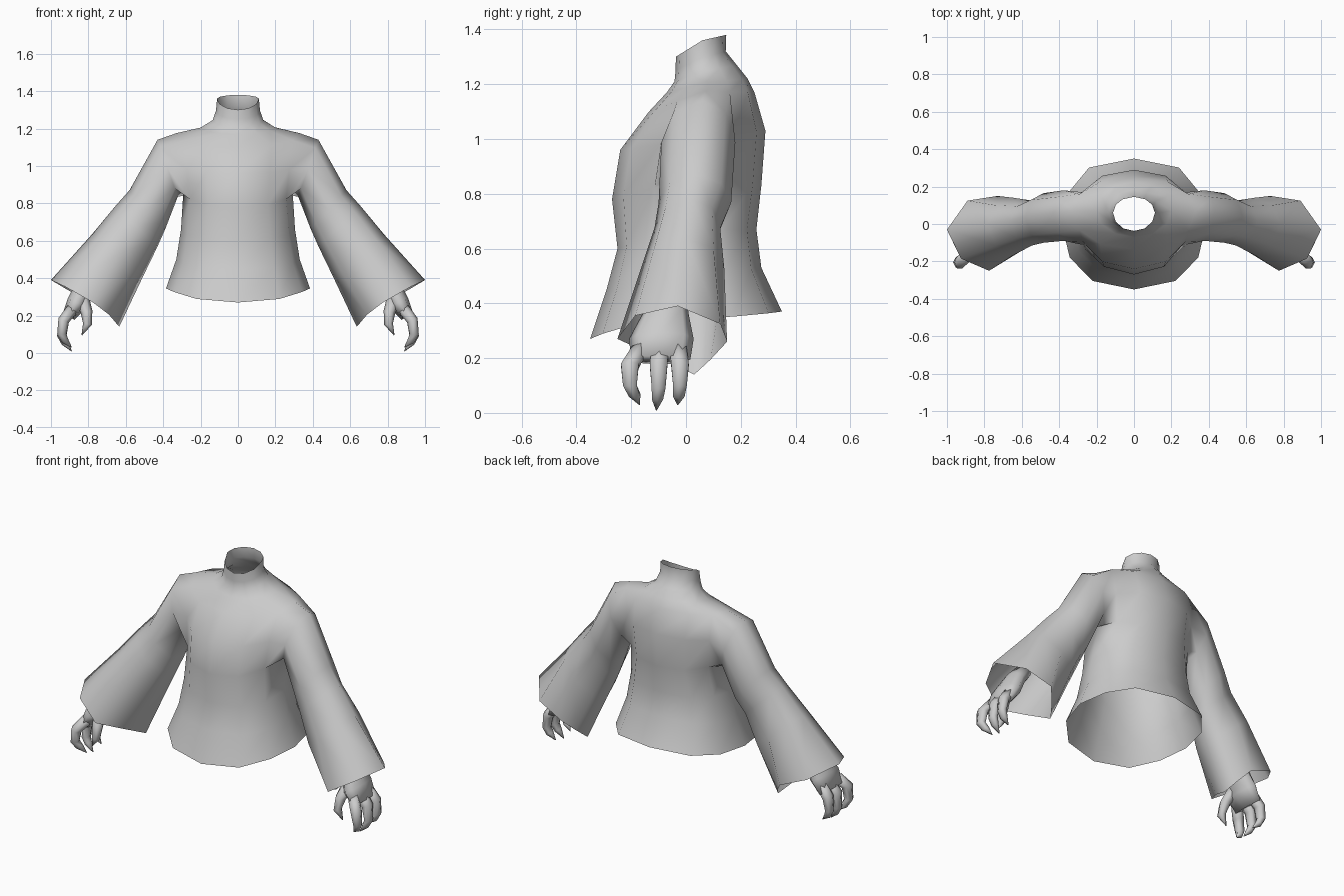
import bpy, bmesh, math
from mathutils import Vector

if "Cube" in bpy.data.objects:
    bpy.data.objects.remove(bpy.data.objects["Cube"])

grey = bpy.data.materials.new("soft grey")
grey.diffuse_color = (0.6, 0.6, 0.6, 1)
grey.use_nodes = True
grey.node_tree.nodes["Principled BSDF"].inputs["Base Color"].default_value = grey.diffuse_color


def finish(bm, name):
    bmesh.ops.delete(bm, geom=[v for v in bm.verts if not v.link_faces], context='VERTS')
    bmesh.ops.recalc_face_normals(bm, faces=bm.faces)
    for f in bm.faces:
        f.smooth = True
    me = bpy.data.meshes.new(name)
    bm.to_mesh(me)
    bm.free()
    me.materials.append(grey)
    ob = bpy.data.objects.new(name, me)
    bpy.context.collection.objects.link(ob)
    return ob


def join(bm, a, b):
    n = len(a)
    for i in range(n):
        bm.faces.new((a[i], a[(i + 1) % n], b[(i + 1) % n], b[i]))


# Shirt body rings: half width, front y, side y, back y, front z, side z, back z
BODY = [
    (.385, -.35, -.01, .35, .27, .345, .37),
    (.33, -.29, 0, .275, .45, .50, .53),
    (.305, -.25, 0, .257, .60, .66, .67),
    (.292, -.27, .04, .275, .78, .865, .83),
    (.31, -.24, .05, .29, .96, 1.0, 1.03),
    (.33, -.135, .07, .25, 1.10, 1.175, 1.17),
    (.20, -.07, .07, .225, 1.17, 1.205, 1.22),
    (.135, -.042, .06, .185, 1.21, 1.245, 1.27),
    (.118, -.038, .055, .145, 1.25, 1.295, 1.32),
    (.112, -.037, .06, .147, 1.30, 1.36, 1.38),
]
# Sleeve rings: top x, z, y; underside x, z, y; front y, back y
SLEEVE = [
    (.43, 1.14, .06, .322, .835, .05, -.09, .18),
    (.58, .87, .04, .388, .665, .04, -.10, .165),
    (.66, .78, .02, .43, .57, .03, -.115, .125),
    (.78, .635, 0, .505, .415, .03, -.165, .14),
]
# Cuff corners, from the outer tip round the back
CUFF = [(1.0, -.03, .39), (.89, .125, .325), (.73, .15, .26), (.675, .09, .195),
        (.635, .03, .14), (.69, -.11, .205), (.775, -.25, .27), (.925, -.185, .355)]

bm = bmesh.new()
rows = []
for r, (w, yf, ys, yb, zf, zs, zb) in enumerate(BODY):
    ring = []
    for k in range(12):
        a = math.radians(30 * k)
        c, s = math.cos(a), math.sin(a)
        ye, ze = (yf, zf) if c > 0 else (yb, zb)
        # squarer cross section low down, round at the neck
        p = (.8 if c > 0 else .68) if r < 3 else (.87 if r < 6 else 1)
        x = math.copysign(w * abs(s) ** p, s)
        tz = abs(c) ** (2 if r == 0 else 1)
        ring.append(bm.verts.new((x, ys + (ye - ys) * abs(c), zs + (ze - zs) * tz)))
    rows.append(ring)

# Body faces, leaving an armhole on each side
for r in range(len(rows) - 1):
    for k in range(12):
        if r in (3, 4) and k in (2, 3, 8, 9):
            continue
        j = (k + 1) % 12
        bm.faces.new((rows[r][k], rows[r][j], rows[r + 1][j], rows[r + 1][k]))

# Flared sleeves growing out of the armholes
HOLE = [(5, 3), (5, 4), (4, 4), (3, 4), (3, 3), (3, 2), (4, 2), (5, 2)]
for side in (1, -1):
    prev = [rows[r][k if side > 0 else 12 - k] for r, k in HOLE]
    for tx, tz, ty, bx, bz, by, yf, yb in SLEEVE:
        ring = []
        for i in range(8):
            a = i * math.pi / 4
            u, s = (1 + math.cos(a)) / 2, math.sin(a)
            ymid = by + (ty - by) * u
            y = ymid + ((yb if s > 0 else yf) - ymid) * s * (1 if s > 0 else -1)
            ring.append(bm.verts.new((side * (bx + (tx - bx) * u), y, bz + (tz - bz) * u)))
        join(bm, prev, ring)
        prev = ring
    join(bm, prev, [bm.verts.new((side * x, y, z)) for x, y, z in CUFF])
finish(bm, "shirt")


def limb(bm, path, n):
    """Capped tube; path holds x, y, z, half width in y, half thickness."""
    prev = None
    for i, (x, y, z, ry, rt) in enumerate(path):
        p, q = path[max(i - 1, 0)], path[min(i + 1, len(path) - 1)]
        t = Vector((q[0] - p[0], 0, q[2] - p[2])).normalized()
        nrm = Vector((t.z, 0, -t.x))
        ring = []
        for k in range(n):
            a = 2 * math.pi * k / n
            ring.append(bm.verts.new(Vector((x, y, z)) + nrm * rt * math.cos(a)
                                     + Vector((0, ry * math.sin(a), 0))))
        if prev:
            join(bm, prev, ring)
        else:
            bm.faces.new(ring)
        prev = ring
    bm.faces.new(prev)


# Clawed hands: palm with wrist, three curled fingers, thumb
for side, label in ((1, "left"), (-1, "right")):
    bm = bmesh.new()
    limb(bm, [(.76, -.06, .43, .06, .045), (.815, -.075, .36, .085, .052),
              (.86, -.09, .27, .118, .055), (.905, -.092, .195, .108, .036)], 8)
    for y0, y1, y2, dz in ((-.165, -.205, -.17, .02), (-.095, -.10, -.108, 0),
                           (-.03, -.022, -.03, .02)):
        limb(bm, [(.885, y0, .235, .036, .032), (.932, y1, .175, .037, .03),
                  (.942, y1, .09 + dz / 2, .029, .025),
                  (.925, (y1 + y2) / 2, .055 + dz / 2, .024, .02),
                  (.89, y2, .01 + dz, .002, .002)], 6)
    limb(bm, [(.835, -.12, .30, .045, .038), (.81, -.175, .22, .036, .032),
              (.805, -.20, .155, .027, .024), (.835, -.195, .095, .002, .002)], 6)
    for v in bm.verts:
        v.co.x *= side
    finish(bm, label + " hand")
